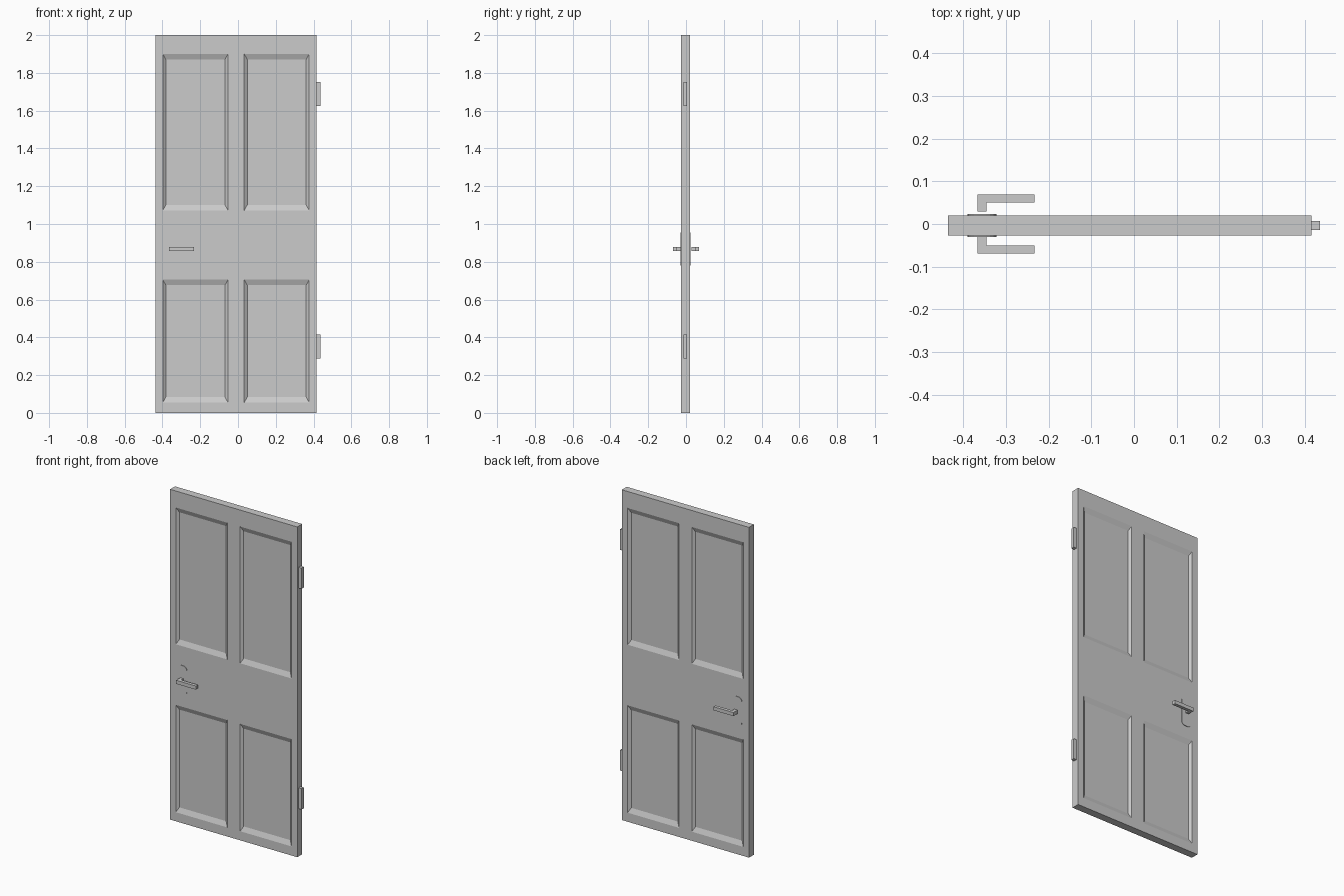
import bpy, bmesh, math

if "Cube" in bpy.data.objects:
    bpy.data.objects.remove(bpy.data.objects["Cube"])

X0, X1 = -0.436, 0.416          # slab width
YF, YB = -0.027, 0.020          # slab front / back
DEPTH = 0.012                   # panel recess


def finish(bm, name):
    bmesh.ops.remove_doubles(bm, verts=bm.verts, dist=1e-5)
    bmesh.ops.recalc_face_normals(bm, faces=bm.faces)
    me = bpy.data.meshes.new(name)
    bm.to_mesh(me)
    bm.free()
    ob = bpy.data.objects.new(name, me)
    bpy.context.collection.objects.link(ob)
    return ob


def quad(bm, pts):
    bm.faces.new([bm.verts.new(p) for p in pts])


def box(name, x, y, z):
    bm = bmesh.new()
    bmesh.ops.create_cube(bm, size=1)
    for v in bm.verts:
        v.co = [r[0] if c < 0 else r[1] for c, r in zip(v.co, (x, y, z))]
    return finish(bm, name)


def prism(name, profile, vec):
    bm = bmesh.new()
    f = bm.faces.new([bm.verts.new(p) for p in profile])
    ret = bmesh.ops.extrude_face_region(bm, geom=[f], use_keep_orig=True)
    bmesh.ops.translate(bm, vec=vec,
                        verts=[g for g in ret["geom"] if isinstance(g, bmesh.types.BMVert)])
    return finish(bm, name)


# Door slab: grid of flat cells, four of them recessed with sloped borders, on both sides
xs = [X0, -0.398, -0.053, 0.033, 0.377, X1]
zs = [0, 0.055, 0.705, 1.072, 1.9, 2]
bm = bmesh.new()
for y, s in ((YF, 1), (YB, -1)):
    for i in range(5):
        for k in range(5):
            xa, xb, za, zb = xs[i], xs[i + 1], zs[k], zs[k + 1]
            outer = [(xa, y, za), (xb, y, za), (xb, y, zb), (xa, y, zb)]
            if i % 2 and k % 2:
                dx, dz, yi = 0.016, 0.029, y + s * DEPTH
                inner = [(xa + dx, yi, za + dz), (xb - dx, yi, za + dz),
                         (xb - dx, yi, zb - dz), (xa + dx, yi, zb - dz)]
                quad(bm, inner)
                for n in range(4):
                    m = (n + 1) % 4
                    quad(bm, [outer[n], outer[m], inner[m], inner[n]])
            else:
                quad(bm, outer)
for a, b in zip(xs, xs[1:]):
    for z in (0, 2):
        quad(bm, [(a, YF, z), (b, YF, z), (b, YB, z), (a, YB, z)])
for a, b in zip(zs, zs[1:]):
    for x in (X0, X1):
        quad(bm, [(x, YF, a), (x, YF, b), (x, YB, b), (x, YB, a)])
finish(bm, "door_slab")

# Hinges
for name, z in (("lower_hinge", 0.352), ("upper_hinge", 1.688)):
    box(name, (X1 - 0.002, 0.436), (-0.0145, 0.0065), (z - 0.063, z + 0.063))

# Rounded lock plates and L-shaped lever handles, one per side
for side, s, y0, stem in (("front", -1, YF, -0.0295), ("back", 1, YB, 0.029)):
    r, hw, hh, cx, cz = 0.024, 0.034, 0.0875, -0.356, 0.868
    outline = []
    for q, (sx, sz) in enumerate(((1, 1), (-1, 1), (-1, -1), (1, -1))):
        for n in range(5):
            a = math.pi / 2 * (q + n / 4)
            outline.append((cx + sx * (hw - r) + r * math.cos(a), y0,
                            cz + sz * (hh - r) + r * math.sin(a)))
    prism(side + "_lock_plate", outline, (0, s * 0.003, 0))

    ya, yb, z = s * 0.0695, s * 0.05, 0.857
    lever = [(-0.366, stem, z), (-0.366, ya, z), (-0.233, ya, z),
             (-0.233, yb, z), (-0.345, yb, z), (-0.345, stem, z)]
    prism(side + "_handle", lever, (0, 0, 0.022))
